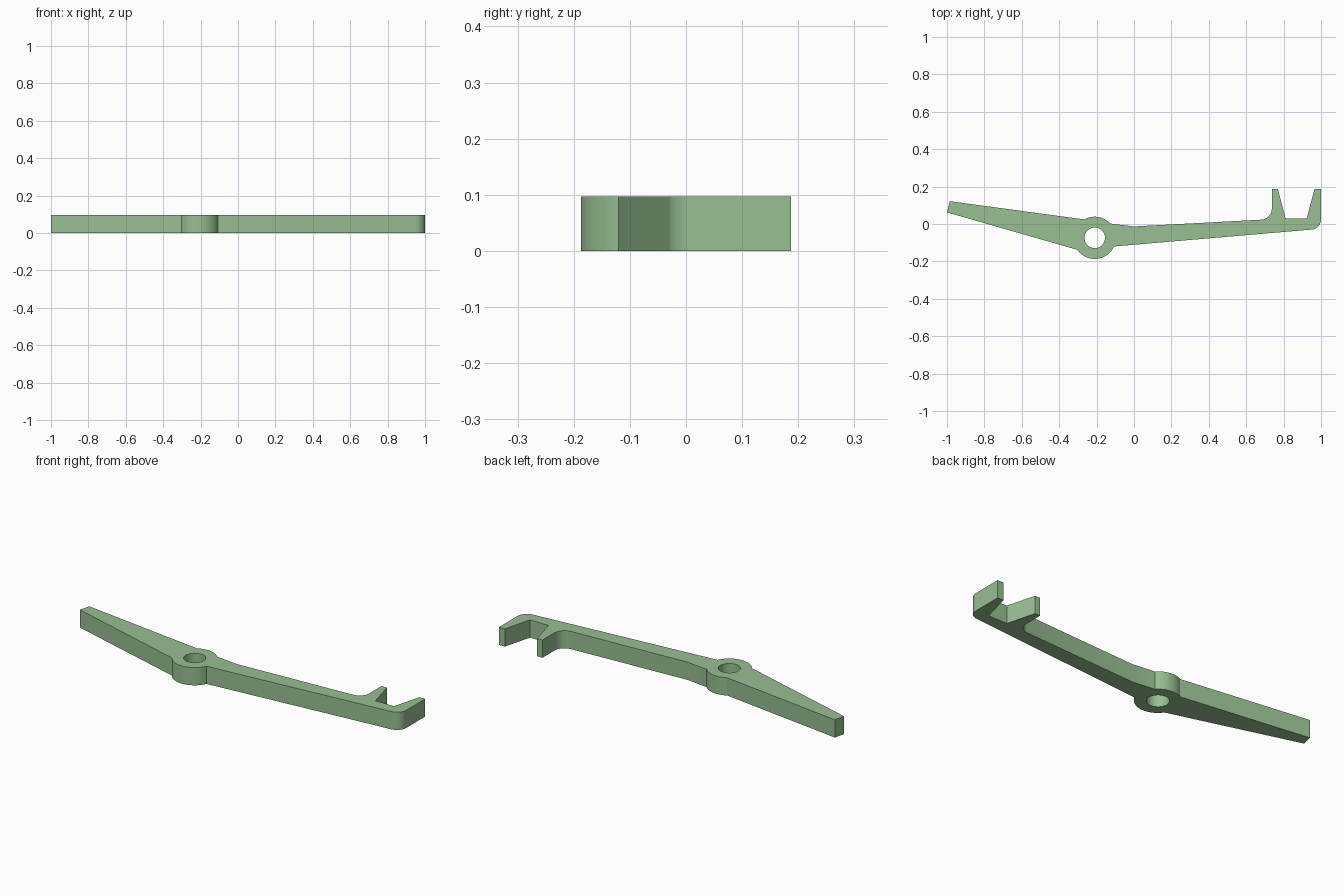
import bpy, bmesh, math

if "Cube" in bpy.data.objects:
    bpy.data.objects.remove(bpy.data.objects["Cube"])

HEIGHT = 0.097
HUB = (-0.21, -0.074)
HUB_R, HOLE_R = 0.113, 0.055


def arc(center, radius, a0, a1, n):
    """Points along an arc, angles in degrees."""
    pts = []
    for i in range(n + 1):
        a = math.radians(a0 + (a1 - a0) * i / n)
        pts.append((center[0] + radius * math.cos(a), center[1] + radius * math.sin(a)))
    return pts


def hub_angle(x, y):
    return math.degrees(math.atan2(y - HUB[1], x - HUB[0]))


# Outline, counter-clockwise from the tapered tail
outline = [(-0.985, 0.122), (-1.0, 0.062)]
# Lower side of the pivot hub
outline += arc(HUB, HUB_R, hub_angle(-0.302, -0.137) , hub_angle(-0.107, -0.12), 24)
# Rounded outer corner of the fork
outline += arc((0.945, 0.025), 0.055, -85, 0, 10)
# Fork prongs and the slot between them
outline += [(1.0, 0.187), (0.965, 0.187), (0.923, 0.029),
            (0.811, 0.029), (0.769, 0.187), (0.737, 0.187)]
# Fillet behind the inner prong
outline += arc((0.677, 0.083), 0.06, 0, -87, 10)
# Bend in the arm, then the upper side of the hub
outline += [(0.0, -0.013)]
outline += arc(HUB, HUB_R, hub_angle(-0.125, 0.004), hub_angle(-0.267, 0.027), 16)

# Pivot hole
hole = arc(HUB, HOLE_R, 0, 360, 40)[:-1]

# Fill the profile around the hole and extrude it upward
bm = bmesh.new()
edges = []
for loop in (outline, hole):
    verts = [bm.verts.new((x, y, 0)) for x, y in loop]
    edges += [bm.edges.new((v, verts[(i + 1) % len(verts)])) for i, v in enumerate(verts)]
bmesh.ops.triangle_fill(bm, use_beauty=True, use_dissolve=False, edges=edges)
result = bmesh.ops.extrude_face_region(bm, geom=bm.faces[:])
top = [g for g in result["geom"] if isinstance(g, bmesh.types.BMVert)]
bmesh.ops.translate(bm, verts=top, vec=(0, 0, HEIGHT))
bmesh.ops.recalc_face_normals(bm, faces=bm.faces[:])

mesh = bpy.data.meshes.new("forked_lever")
bm.to_mesh(mesh)
bm.free()
lever = bpy.data.objects.new("forked_lever", mesh)
bpy.context.collection.objects.link(lever)

# Soft green finish
green = bpy.data.materials.new("soft_green")
green.diffuse_color = (0.314, 0.521, 0.288, 1)
green.use_nodes = True
green.node_tree.nodes["Principled BSDF"].inputs["Base Color"].default_value = green.diffuse_color
mesh.materials.append(green)

bpy.context.view_layer.objects.active = lever
lever.select_set(True)
bpy.ops.object.shade_smooth_by_angle(angle=math.radians(20))
